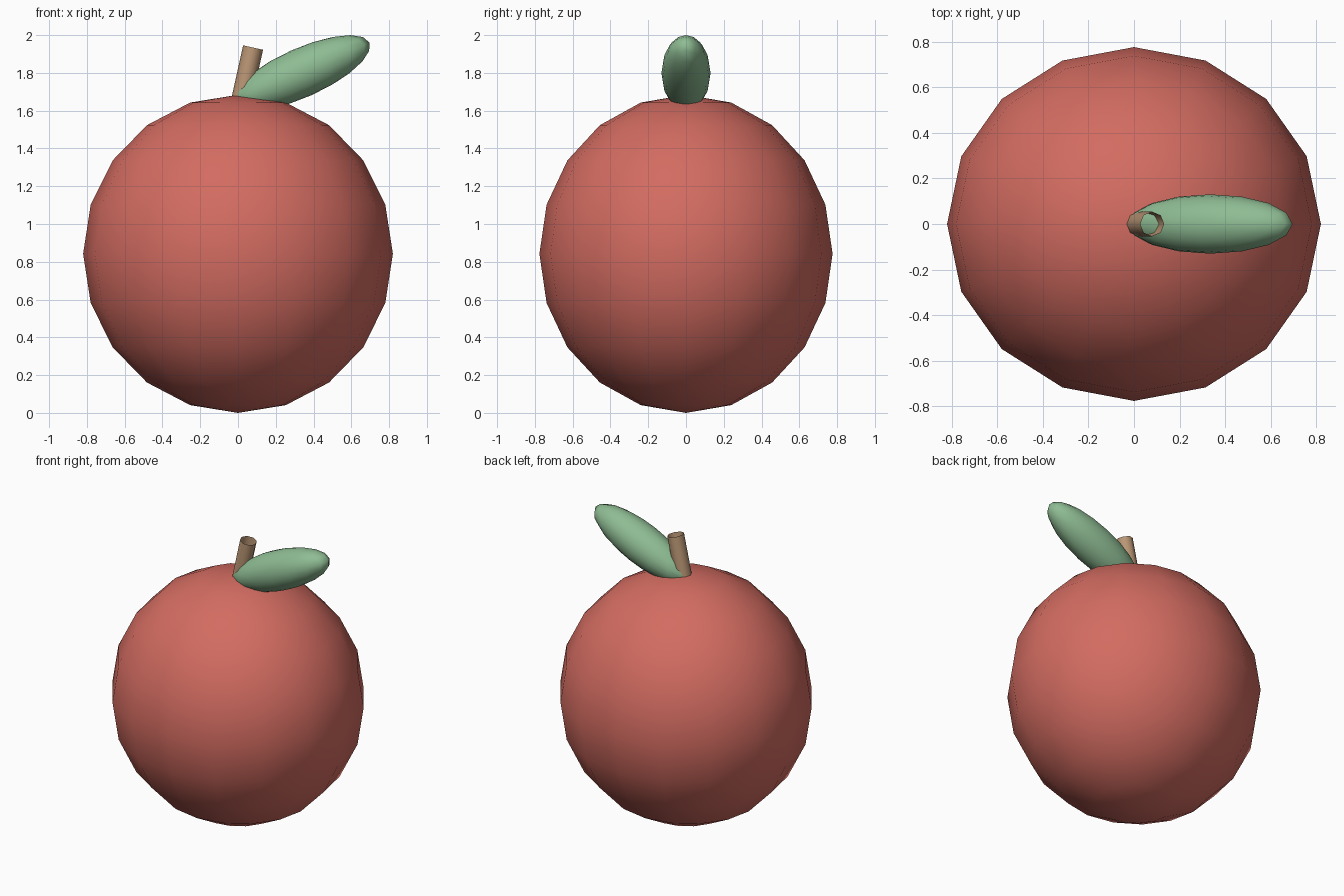
import bpy
from math import radians

if "Cube" in bpy.data.objects:
    bpy.data.objects.remove(bpy.data.objects["Cube"])


def finish(name, color):
    """Name the active object, smooth it and give it a plain colour."""
    obj = bpy.context.object
    obj.name = name
    bpy.ops.object.transform_apply(location=False, rotation=True, scale=True)
    bpy.ops.object.shade_smooth()
    mat = bpy.data.materials.new(name + "_color")
    mat.diffuse_color = (*color, 1)
    mat.use_nodes = True
    mat.node_tree.nodes["Principled BSDF"].inputs["Base Color"].default_value = mat.diffuse_color
    obj.data.materials.append(mat)
    return obj


def ellipsoid(name, center, radii, tilt, color):
    bpy.ops.mesh.primitive_uv_sphere_add(
        segments=16, ring_count=10, radius=1, location=center,
        rotation=(0, radians(tilt), 0))
    bpy.context.object.scale = radii
    return finish(name, color)


# Fruit body: slightly flattened front to back
ellipsoid("fruit_body", (0, 0, 0.842), (0.82, 0.776, 0.842), 0, (0.65, 0.15, 0.12))

# Leaf: long ellipsoid rising to the right
ellipsoid("leaf", (0.335, 0, 1.80), (0.395, 0.13, 0.13), -24, (0.27, 0.50, 0.29))

# Stem: open tilted tube sunk into the top of the fruit
bpy.ops.mesh.primitive_cylinder_add(
    vertices=8, radius=0.054, depth=0.34, end_fill_type='NOTHING',
    location=(0.043, 0, 1.768), rotation=(0, radians(12.5), 0))
finish("stem", (0.50, 0.31, 0.18))
